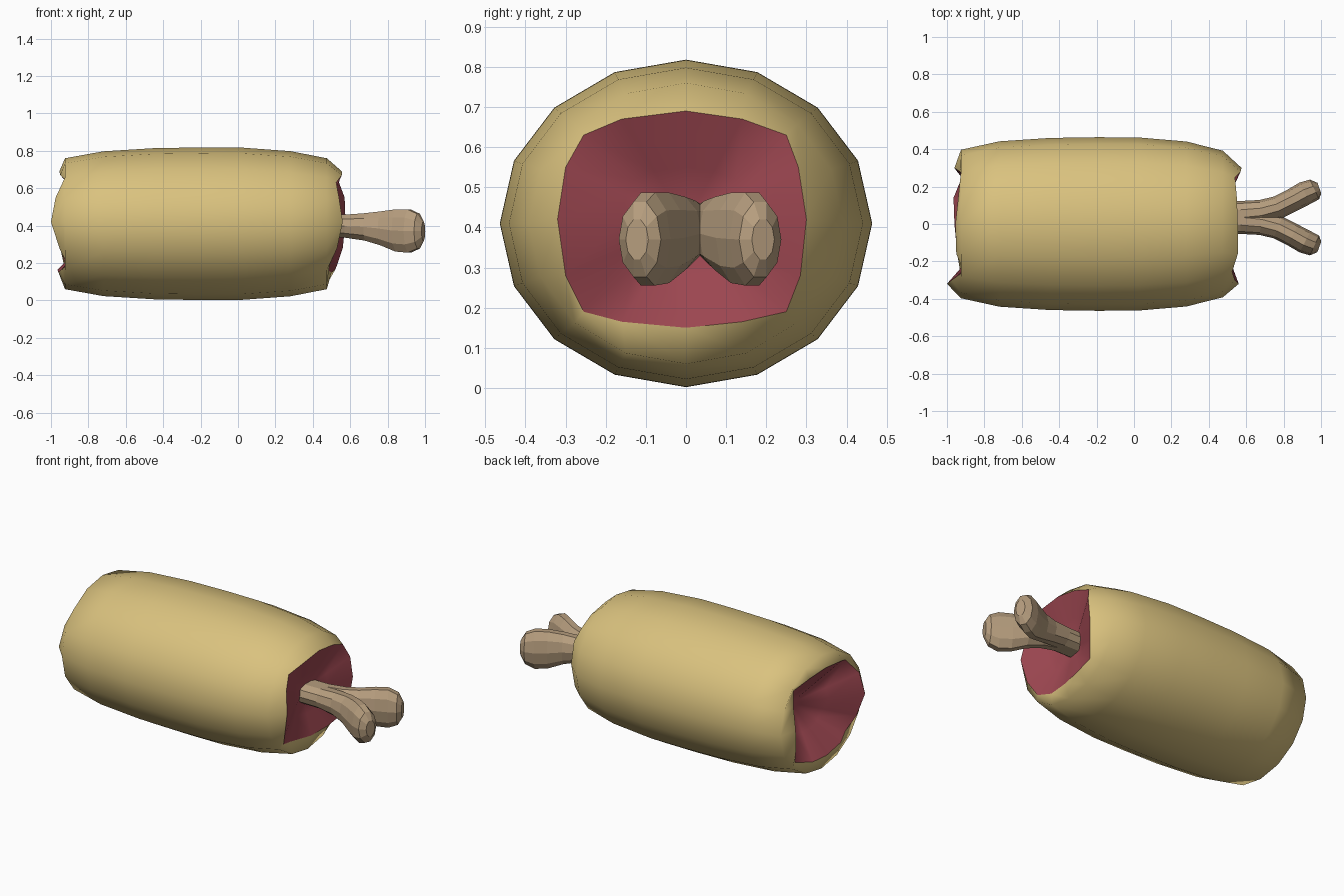
import bpy, bmesh, math
from mathutils import Vector

if "Cube" in bpy.data.objects:
    bpy.data.objects.remove(bpy.data.objects["Cube"])

N = 16
ZC = 0.41


def material(name, rgb):
    m = bpy.data.materials.new(name)
    m.diffuse_color = (*rgb, 1)
    m.use_nodes = True
    m.node_tree.nodes["Principled BSDF"].inputs["Base Color"].default_value = m.diffuse_color
    return m


HIDE = material("hide", (0.70, 0.54, 0.21))
MEAT = material("meat", (0.35, 0.065, 0.085))
BONE = material("bone", (0.47, 0.34, 0.21))


def loft(name, rings, mat, smooth=True, caps=False, half=False):
    bm = bmesh.new()
    rows = [[bm.verts.new(p) for p in r] for r in rings]
    n = len(rows[0])
    for a, b in zip(rows, rows[1:]):
        for j in range(n):
            k = (j + 1) % n
            bm.faces.new((a[j], b[j], b[k], a[k]))
    if caps:
        bm.faces.new(rows[0])
        bm.faces.new(rows[-1][::-1])
    bmesh.ops.remove_doubles(bm, verts=bm.verts[:], dist=1e-5)
    if half:
        bmesh.ops.bisect_plane(bm, geom=bm.verts[:] + bm.edges[:] + bm.faces[:],
                               plane_co=(0, 0, 0), plane_no=(0, 1, 0), clear_inner=True)
    for f in bm.faces:
        f.smooth = smooth
    me = bpy.data.meshes.new(name)
    bm.to_mesh(me)
    bm.free()
    ob = bpy.data.objects.new(name, me)
    bpy.context.collection.objects.link(ob)
    me.materials.append(mat)
    return ob


# Torn openings: y, z, x at the right end, x at the left end
RIM = [
    (0.00, 0.69, 0.555, -0.955), (0.14, 0.67, 0.550, -0.940),
    (0.25, 0.63, 0.540, -0.910), (0.28, 0.55, 0.570, -0.930),
    (0.30, 0.42, 0.575, -0.960), (0.285, 0.28, 0.560, -0.950),
    (0.25, 0.19, 0.530, -0.920), (0.14, 0.165, 0.520, -0.965),
    (0.00, 0.15, 0.500, -0.960), (-0.16, 0.165, 0.470, -0.945),
    (-0.255, 0.19, 0.490, -0.910), (-0.30, 0.28, 0.530, -0.955),
    (-0.32, 0.42, 0.560, -1.000), (-0.30, 0.55, 0.540, -0.975),
    (-0.255, 0.63, 0.525, -0.910), (-0.16, 0.67, 0.555, -0.950),
]
rim_right = [Vector((r, y, z)) for y, z, r, l in RIM]
rim_left = [Vector((l, y, z)) for y, z, r, l in RIM]


def oval(x, ry, rz):
    return [Vector((x, ry * math.sin(math.tau * j / N), ZC + rz * math.cos(math.tau * j / N)))
            for j in range(N)]


# Barrel-shaped hide
barrel = [oval(*s) for s in [
    (-0.925, 0.397, 0.35), (-0.72, 0.442, 0.387), (-0.45, 0.46, 0.404), (-0.2, 0.464, 0.408),
    (0.02, 0.463, 0.407), (0.28, 0.441, 0.388), (0.475, 0.392, 0.35)]]
loft("hide", [rim_left] + barrel + [rim_right], HIDE)


# Hollowed meat inside each opening
def hollow(rim, centre):
    c = Vector(centre)
    return [rim, [p.lerp(c, 0.5) for p in rim], [c] * N]


loft("meat_right", hollow(rim_right, (0.44, 0.0, 0.41)), MEAT)
loft("meat_left", hollow(rim_left, (-0.72, 0.0, 0.41))[::-1], MEAT)

# Forked bone: one branch cut at the middle plane and mirrored
# x, y, z, half width, half height, turn in degrees
BRANCH = [
    (0.38, 0.020, 0.397, 0.068, 0.060, 0), (0.57, 0.020, 0.397, 0.068, 0.062, 0),
    (0.68, 0.030, 0.393, 0.064, 0.074, 8), (0.77, 0.054, 0.385, 0.062, 0.092, 22),
    (0.85, 0.094, 0.374, 0.062, 0.114, 28), (0.915, 0.130, 0.371, 0.064, 0.117, 28),
    (0.965, 0.150, 0.370, 0.058, 0.094, 25), (0.991, 0.157, 0.370, 0.030, 0.050, 20),
]
SIDES = 10


def branch_ring(x, y, z, w, h, turn):
    t = math.radians(turn)
    pts = []
    for j in range(SIDES):
        a = math.tau * (j + 0.5) / SIDES
        s = w * math.sin(a)
        pts.append((x - s * math.sin(t), y + s * math.cos(t), z + h * 1.04 * math.cos(a)))
    return pts


bone = loft("forked_bone", [branch_ring(*b) for b in BRANCH], BONE, smooth=False, caps=True, half=True)
bone.location.y = 0.035
mir = bone.modifiers.new("mirror", 'MIRROR')
mir.use_axis = (False, True, False)
